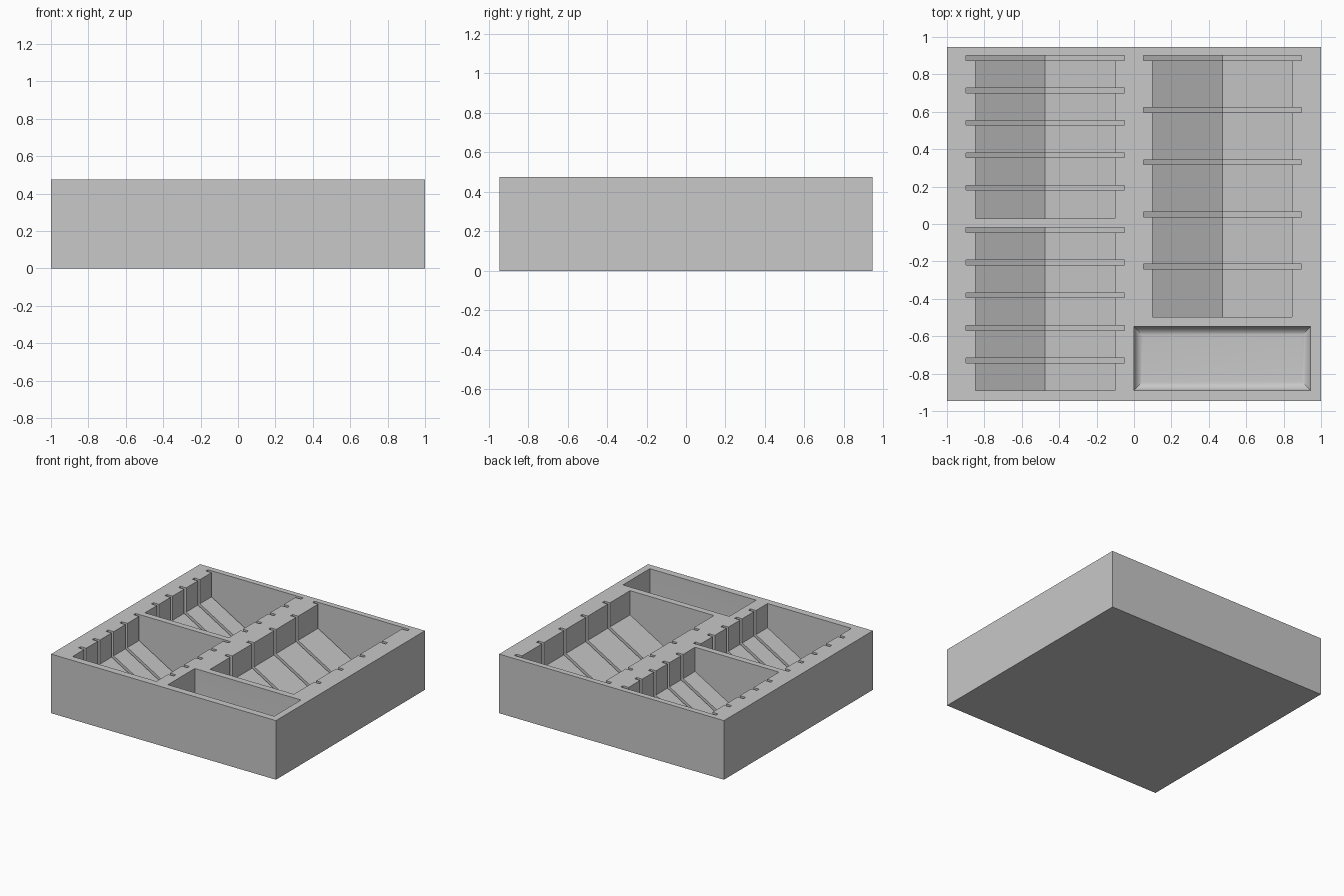
import bpy
import bmesh
import math

cube = bpy.data.objects.get("Cube")
if cube:
    bpy.data.objects.remove(cube, do_unlink=True)

HEIGHT = 0.475
TOP = HEIGHT + 0.1          # cutters reach above the tray
SLOPE = math.tan(math.radians(30))
SLOT = 0.026                # divider slot thickness

grey = bpy.data.materials.new("plain grey")
grey.use_nodes = True
colour = (0.58, 0.58, 0.58, 1)
grey.diffuse_color = colour
grey.node_tree.nodes["Principled BSDF"].inputs["Base Color"].default_value = colour


def add_object(name, bm):
    bmesh.ops.recalc_face_normals(bm, faces=bm.faces)
    mesh = bpy.data.meshes.new(name)
    bm.to_mesh(mesh)
    bm.free()
    mesh.materials.append(grey)
    obj = bpy.data.objects.new(name, mesh)
    bpy.context.collection.objects.link(obj)
    return obj


def box(x0, x1, y0, y1, z0, z1):
    bm = bmesh.new()
    bmesh.ops.create_cube(bm, size=1)
    for v in bm.verts:
        v.co = (x1 if v.co.x > 0 else x0,
                y1 if v.co.y > 0 else y0,
                z1 if v.co.z > 0 else z0)
    return bm


def v_prism(name, cx, half, y0, y1, bottom):
    """Trough-shaped cutter: V floor, upright sides, running along y."""
    side = bottom + half * SLOPE
    profile = [(cx - half, TOP), (cx - half, side), (cx, bottom),
               (cx + half, side), (cx + half, TOP)]
    bm = bmesh.new()
    face = bm.faces.new([bm.verts.new((x, y0, z)) for x, z in profile])
    ext = bmesh.ops.extrude_face_region(bm, geom=[face])
    for v in ext["geom"]:
        if isinstance(v, bmesh.types.BMVert):
            v.co.y = y1
    return add_object(name, bm)


def cut(target, cutter):
    cutter.hide_render = True
    mod = target.modifiers.new("cut", "BOOLEAN")
    mod.operation = "DIFFERENCE"
    mod.solver = "EXACT"
    mod.object = cutter
    bpy.context.view_layer.objects.active = target
    bpy.ops.object.modifier_apply(modifier=mod.name)
    bpy.data.objects.remove(cutter, do_unlink=True)


# Solid tray block
tray = add_object("storage_tray", box(-1, 1, -0.946, 0.946, 0, HEIGHT))

# Card troughs with five divider slots each: centre x, front y, back y, pitch
troughs = [(-0.475, 0.03, 0.90, 0.1735),
           (-0.475, -0.89, -0.02, 0.1745),
           (0.4725, -0.497, 0.90, 0.279)]
for cx, y0, y1, pitch in troughs:
    cut(tray, v_prism("trough_cutter", cx, 0.373, y0, y1, 0.065))
    for i in range(5):
        back = y1 + 0.001 - i * pitch
        cut(tray, v_prism("slot_cutter", cx, 0.423, back - SLOT, back, 0.037))

# Token well with rounded floor edges
bm = box(0, 0.945, -0.89, -0.549, 0.05, TOP)
floor_edges = [e for e in bm.edges if all(v.co.z < 0.1 for v in e.verts)]
bmesh.ops.bevel(bm, geom=floor_edges, offset=0.05, segments=8,
                profile=0.5, affect="EDGES")
cut(tray, add_object("well_cutter", bm))

# Smooth only the rounded well
bpy.ops.object.select_all(action="DESELECT")
tray.select_set(True)
bpy.context.view_layer.objects.active = tray
bpy.ops.object.shade_smooth_by_angle(angle=math.radians(20))
